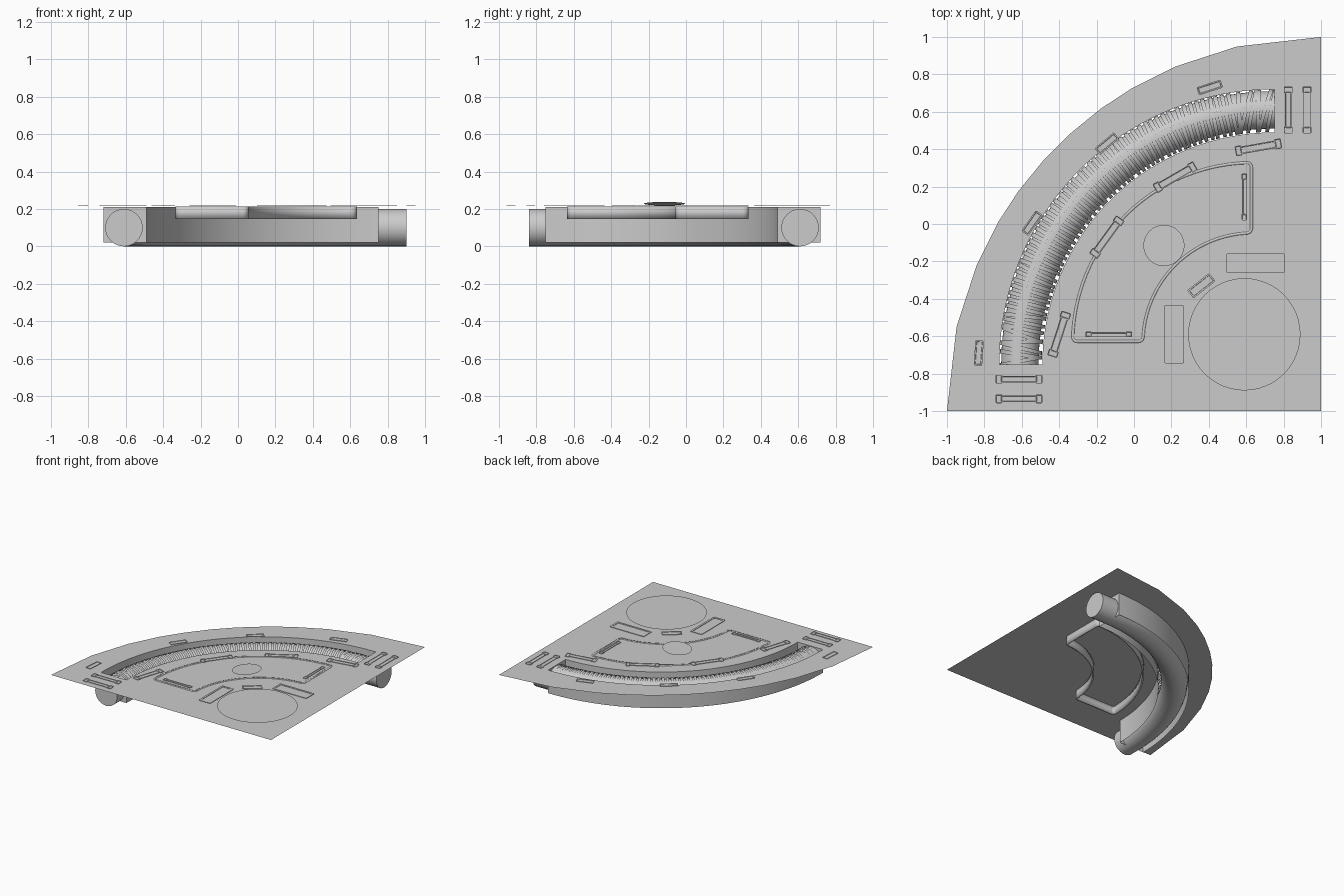
import bpy, bmesh, random
from math import sin, cos, pi, radians
from mathutils import Vector, Matrix

random.seed(4)
cube = bpy.data.objects.get("Cube")
if cube:
    bpy.data.objects.remove(cube, do_unlink=True)

grey = bpy.data.materials.new("light grey")
grey.use_nodes = True
grey.diffuse_color = (0.6, 0.6, 0.6, 1)
grey.node_tree.nodes["Principled BSDF"].inputs["Base Color"].default_value = (0.6, 0.6, 0.6, 1)

DECK = 0.21                      # height of the flat deck
HUB = Vector((0.75, -0.75, 0))   # centre of the curved channel
PIPE_R = 1.36                    # radius of the channel's centre line


def finish(name, bm, smooth=False):
    mesh = bpy.data.meshes.new(name)
    bm.to_mesh(mesh)
    bm.free()
    mesh.materials.append(grey)
    ob = bpy.data.objects.new(name, mesh)
    bpy.context.collection.objects.link(ob)
    if smooth:
        bpy.ops.object.select_all(action='DESELECT')
        ob.select_set(True)
        bpy.context.view_layer.objects.active = ob
        bpy.ops.object.shade_smooth_by_angle(angle=radians(35))
    return ob


def arc(centre, r, a, b, n, z=0):
    """Points on a horizontal arc from a to b degrees."""
    angles = [radians(a + (b - a) * i / n) for i in range(n + 1)]
    return [Vector((centre[0] + r * cos(t), centre[1] + r * sin(t), z)) for t in angles]


def loop_edges(bm, points):
    vs = [bm.verts.new(p) for p in points]
    return [bm.edges.new((v, vs[(i + 1) % len(vs)])) for i, v in enumerate(vs)]


def wall(name, points, bottom, smooth=True):
    """Closed wall hanging from the deck down to the given height."""
    bm = bmesh.new()
    edges = loop_edges(bm, [Vector((p.x, p.y, bottom)) for p in points])
    new = bmesh.ops.extrude_edge_only(bm, edges=edges)["geom"]
    tops = [g for g in new if isinstance(g, bmesh.types.BMVert)]
    bmesh.ops.translate(bm, verts=tops, vec=(0, 0, DECK - bottom))
    bmesh.ops.recalc_face_normals(bm, faces=bm.faces)
    return finish(name, bm, smooth)


# Deck: quarter disc with a curved slot
slot = arc(HUB, 1.47, 90, 180, 40, DECK) + arc(HUB, 1.24, 180, 90, 40, DECK)
rim = [90, 103, 113, 120.5, 126, 132.3, 137.8, 144, 149.5, 157, 167, 180]
deck_outline = [Vector((1, -1, DECK))]
for a in rim:
    deck_outline.append(Vector((1 + 2 * cos(radians(a)), -1 + 2 * sin(radians(a)), DECK)))
bm = bmesh.new()
edges = loop_edges(bm, deck_outline) + loop_edges(bm, slot)
bmesh.ops.triangle_fill(bm, use_beauty=True, edges=edges, normal=(0, 0, 1))
finish("deck", bm)

# Channel walls, open at the bottom
wall("channel_wall", slot, 0.02)

# Pipe running through the channel, with straight ends
path = [Vector((0.9, HUB.y + PIPE_R, 0))] + arc(HUB, PIPE_R, 90, 180, 48)
path.append(Vector((HUB.x - PIPE_R, -0.84, 0)))
bm = bmesh.new()
SIDES = 32
rings = []
for i, p in enumerate(path):
    t = radians(min(max((i - 1) / 48, 0), 1) * 90 + 90)
    out = Vector((cos(t), sin(t), 0))
    rings.append([bm.verts.new(p + out * 0.1 * cos(a) + Vector((0, 0, 0.1 + 0.1 * sin(a))))
                  for a in (2 * pi * k / SIDES for k in range(SIDES))])
for r0, r1 in zip(rings, rings[1:]):
    for k in range(SIDES):
        j = (k + 1) % SIDES
        bm.faces.new((r0[k], r0[j], r1[j], r1[k]))
bm.faces.new(rings[0])
bm.faces.new(rings[-1])
bmesh.ops.recalc_face_normals(bm, faces=bm.faces)
finish("pipe", bm, True)

# Thin bands wrapped over the pipe, more crooked near the ends
bm = bmesh.new()
BANDS = 62
for i in range(BANDS):
    f = (i + 0.5) / BANDS
    near_end = f < 0.1 or f > 0.9
    skew = random.uniform(-1, 1) * (0.035 if near_end else 0.006)
    sides = []
    for edge in (-0.008, 0.008):
        row = []
        for k in range(13):
            a = pi * k / 12
            t = pi / 2 * (1 + f) + edge + skew * cos(a)
            t = min(max(t, pi / 2), pi)
            r = PIPE_R - 0.004 + 0.113 * cos(a)
            row.append(bm.verts.new((HUB.x + r * cos(t), HUB.y + r * sin(t), 0.1 + 0.108 * sin(a))))
        sides.append(row)
    for k in range(12):
        bm.faces.new((sides[0][k], sides[0][k + 1], sides[1][k + 1], sides[1][k]))
bmesh.ops.recalc_face_normals(bm, faces=bm.faces)
finish("pipe_bands", bm, True)

# Fan-shaped skirt under the deck, with rounded corners
bm = bmesh.new()
fan = arc((0.635, -0.635), 0.97, 90, 180, 24) + arc((0.635, -0.635), 0.58, 180, 90, 24)
face = bm.faces.new([bm.verts.new(p) for p in fan])
bm.verts.ensure_lookup_table()
corners = [bm.verts[i] for i in (0, 24, 25, 49)]
bmesh.ops.bevel(bm, geom=corners, offset=0.03, segments=4, profile=0.5, affect='VERTICES')
bm.faces.ensure_lookup_table()
fan = [v.co.copy() for v in bm.faces[0].verts]
bm.free()
skirt = wall("fan_skirt", fan, 0.145)
for v in skirt.data.vertices:
    if v.co.z > 0.2:
        v.co.z += 0.003
mod = skirt.modifiers.new("thickness", 'SOLIDIFY')
mod.thickness = 0.014


def pad(name, x, y, length, width, angle, border=0.007, lip=0.002):
    """Thin plate on the deck with an inset recessed panel."""
    bm = bmesh.new()
    bmesh.ops.create_cube(bm, size=1)
    bmesh.ops.scale(bm, vec=(length, width, 0.004), verts=bm.verts)
    upright = [e for e in bm.edges if abs(e.verts[0].co.z - e.verts[1].co.z) > 0.001]
    bmesh.ops.bevel(bm, geom=upright, offset=0.006, segments=2, profile=0.5, affect='EDGES')
    top = max(bm.faces, key=lambda f: f.calc_center_median().z)
    bmesh.ops.inset_region(bm, faces=[top], thickness=border, depth=0)
    bmesh.ops.inset_region(bm, faces=[top], thickness=0.002, depth=-lip)
    turn = Matrix.Translation((x, y, DECK + 0.007)) @ Matrix.Rotation(radians(angle), 4, 'Z')
    bmesh.ops.transform(bm, matrix=turn, verts=bm.verts)
    finish(name, bm)


def slot_pad(name, x, y, angle, width):
    """Long plate with a wider clip at each end."""
    pad(name, x, y, 0.2, width * 0.75, angle, 0.004)
    for s in (-1, 1):
        pad(name + "_clip", x + s * 0.107 * cos(radians(angle)),
            y + s * 0.107 * sin(radians(angle)), 0.036, width, angle, 0.003)


# Outer marker plates
for x, y, a in ((-0.83, -0.69, 86), (-0.545, 0.005, 55), (-0.145, 0.43, 40), (0.405, 0.73, 18)):
    pad("outer_marker", x, y, 0.135, 0.045, a)

# Clipped plates along the inside and at the ends of the channel
for x, y, a in ((-0.4, -0.59, 72), (-0.145, -0.07, 54), (0.22, 0.25, 30), (0.665, 0.41, 10)):
    slot_pad("inner_slot_plate", x, y, a, 0.055)
for x, y, a in ((0.825, 0.61, 90), (0.925, 0.61, 90), (-0.615, -0.83, 0), (-0.615, -0.935, 0)):
    slot_pad("end_slot_plate", x, y, a, 0.048)
for x, y, a in ((0.59, 0.145, 90), (-0.135, -0.59, 0)):
    slot_pad("fan_slot_plate", x, y, a, 0.03)

# Framed panels around the large disc
for x, y, l, w, a in ((0.65, -0.21, 0.31, 0.105, 0), (0.215, -0.59, 0.31, 0.105, 90),
                      (0.36, -0.33, 0.15, 0.055, 38)):
    pad("framed_panel", x, y, l, w, a, w * 0.15, 0.003)


def disc(name, x, y, z, r, tilt, rimmed):
    bm = bmesh.new()
    bmesh.ops.create_circle(bm, cap_ends=True, segments=48, radius=r)
    if rimmed:
        bmesh.ops.inset_region(bm, faces=bm.faces[:], thickness=0.012, depth=0)
        inner = min(bm.faces, key=lambda f: f.calc_center_median().length)
        bmesh.ops.inset_region(bm, faces=[inner], thickness=0.005, depth=-0.005)
    place = Matrix.Translation((x, y, z)) @ Matrix.Rotation(radians(tilt), 4, 'Y')
    bmesh.ops.transform(bm, matrix=place, verts=bm.verts)
    finish(name, bm)


# Large rimmed disc and small tilted disc
disc("large_disc", 0.59, -0.59, 0.23, 0.3, 0, True)
disc("small_disc", 0.16, -0.115, 0.228, 0.11, -5, False)
